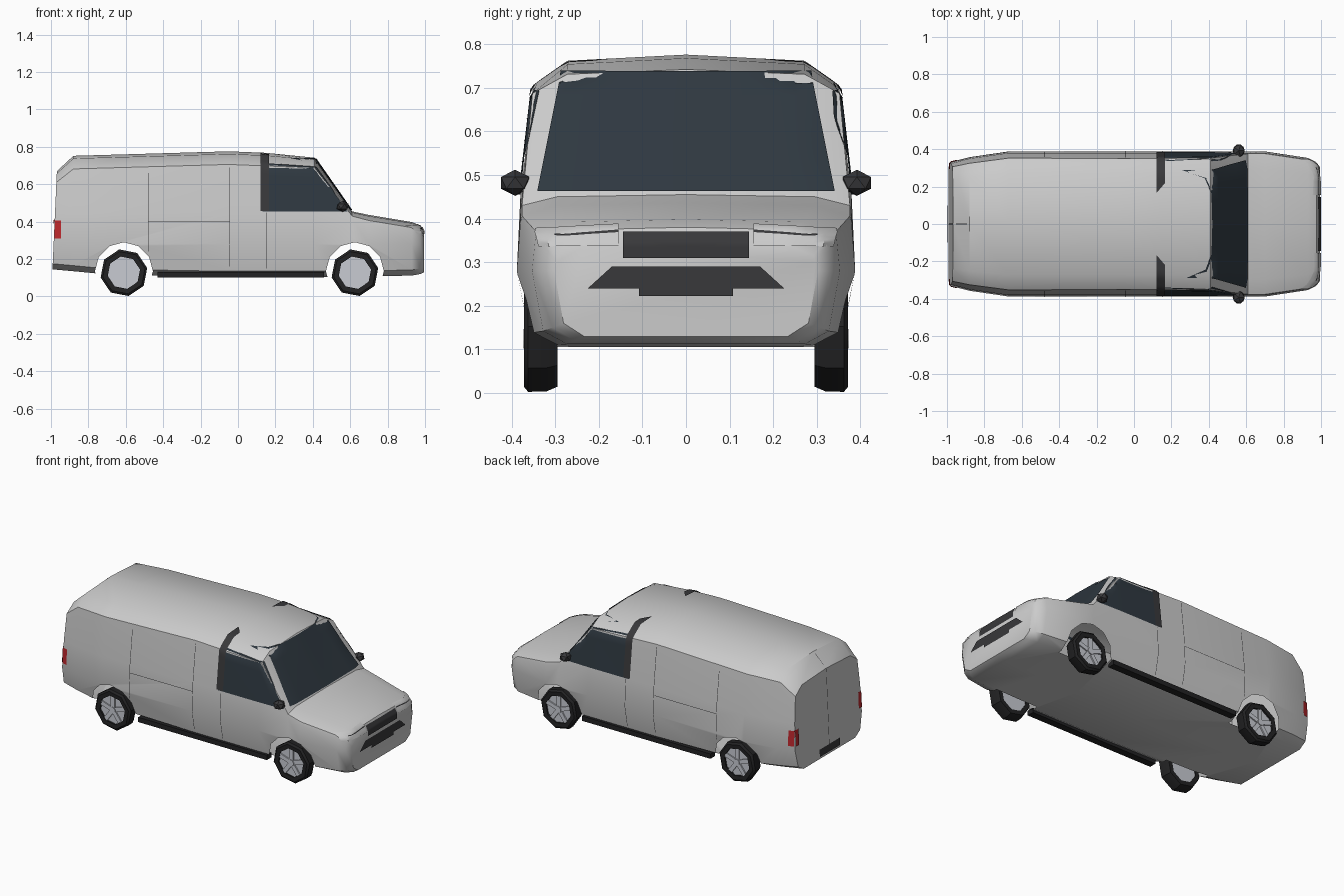
import bpy, bmesh, math
from mathutils import Vector
from mathutils.bvhtree import BVHTree

if "Cube" in bpy.data.objects:
    bpy.data.objects.remove(bpy.data.objects["Cube"])


def material(name, r, g, b):
    m = bpy.data.materials.new(name)
    m.diffuse_color = (r, g, b, 1)
    m.use_nodes = True
    m.node_tree.nodes["Principled BSDF"].inputs["Base Color"].default_value = m.diffuse_color
    return m


GLASS = material("dark_glass", 0.028, 0.040, 0.052)
BLACK = material("black_rubber", 0.016, 0.016, 0.017)
TRIM = material("dark_trim", 0.04, 0.04, 0.043)
RED = material("red_lens", 0.5, 0.02, 0.025)
RIM = material("rim_metal", 0.58, 0.6, 0.65)


def finish(name, bm, mat=None, angle=None):
    me = bpy.data.meshes.new(name)
    bm.to_mesh(me)
    bm.free()
    ob = bpy.data.objects.new(name, me)
    bpy.context.collection.objects.link(ob)
    if mat:
        me.materials.append(mat)
    if angle:
        smooth(ob, angle)
    return ob


def smooth(ob, angle):
    bpy.ops.object.select_all(action='DESELECT')
    ob.select_set(True)
    bpy.context.view_layer.objects.active = ob
    bpy.ops.object.shade_smooth_by_angle(angle=math.radians(angle))


# body shell: loft of mirrored cross-sections (x, width scale, bottom, top, shoulder drop, lean)
STATIONS = [
    (-0.985, 0.85, 0.145, 0.67, 0.06, 0.045), (-0.88, 0.92, 0.135, 0.752, 0.07, 0),
    (-0.67, 1.0, 0.115, 0.758, 0.07, 0), (-0.05, 1.0, 0.105, 0.776, 0.07, 0),
    (0.15, 1.0, 0.105, 0.768, 0.07, 0), (0.41, 1.0, 0.105, 0.742, 0.055, 0),
    (0.61, 1.0, 0.105, 0.455, 0.025, 0), (0.70, 1.0, 0.107, 0.436, 0.03, 0),
    (0.93, 0.91, 0.112, 0.398, 0.03, 0), (0.975, 0.85, 0.12, 0.38, 0.03, 0),
    (0.995, 0.78, 0.13, 0.345, 0.03, 0)]


def section(x, w, zb, zt, drop, lean):
    zs = zt - drop
    sh = 0.376 - 0.1 * max(0, zs - 0.45)
    half = [(0.30, zb), (0.36, zb + 0.03), (0.388, 0.28), (0.380, min(0.45, zs - 0.015)),
            (sh, zs), (sh - 0.08, zt - drop * 0.2), (0, zt)]
    ring = half + [(-y, z) for y, z in reversed(half[:-1])] + [(0, zb)]
    return [Vector((x + lean * (z - 0.3), y * w, z)) for y, z in ring]


bm = bmesh.new()
rings = [[bm.verts.new(p) for p in section(*s)] for s in STATIONS]
n = len(rings[0])
for a, b in zip(rings, rings[1:]):
    for i in range(n):
        j = (i + 1) % n
        bm.faces.new((a[i], a[j], b[j], b[i]))
for r in (rings[0], rings[-1]):
    bm.faces.new(r)
bmesh.ops.recalc_face_normals(bm, faces=bm.faces)
surface = BVHTree.FromBMesh(bm)
body = finish("body", bm)

# wheel arch openings
WHEELS = [(x, s) for x in (-0.61, 0.625) for s in (-1, 1)]
ARCH_R, ARCH_Z, INNER = 0.155, 0.135, 0.27


def cylinder(bm, x, y, z, r, depth, sides, r2=None):
    """Cylinder with its axis along y; r is at +y, r2 at -y."""
    out = bmesh.ops.create_cone(bm, cap_ends=True, segments=sides, radius1=r,
                                radius2=r if r2 is None else r2, depth=depth)
    for v in out["verts"]:
        v.co = Vector((v.co.x + x, y - v.co.z, v.co.y + z))


bm = bmesh.new()
for x, s in WHEELS:
    cylinder(bm, x, s * (INNER + 0.15), ARCH_Z, ARCH_R, 0.3, 12)
bmesh.ops.recalc_face_normals(bm, faces=bm.faces)
cutter = finish("arch_cutter", bm)
mod = body.modifiers.new("arches", 'BOOLEAN')
mod.operation, mod.solver, mod.object = 'DIFFERENCE', 'EXACT', cutter
bpy.context.view_layer.update()
shell = bpy.data.meshes.new_from_object(body.evaluated_get(bpy.context.evaluated_depsgraph_get()))
body.modifiers.clear()
body.data = shell
bpy.data.objects.remove(cutter)

# the arches open into a hollow shell
bm = bmesh.new()
bm.from_mesh(shell)


def in_well(f):
    if all(abs(abs(v.co.y) - INNER) < 1e-3 for v in f.verts):
        return True
    return any(all(0.955 < math.hypot(v.co.x - x, v.co.z - ARCH_Z) / ARCH_R < 1.005
                   for v in f.verts) for x in (-0.61, 0.625))


bmesh.ops.delete(bm, geom=[f for f in bm.faces if in_well(f)], context='FACES')
bm.to_mesh(shell)
bm.free()
smooth(body, 35)


# panels: bilinear patches projected on to the body
def front(u, v):
    return (2, u, v), (-1, 0, 0)


def rear(u, v):
    return (-2, u, v), (1, 0, 0)


def side(s):
    return lambda u, v: ((u, 2 * s, v), (0, -s, 0))


def around(s):
    return lambda u, v: ((u, 0, 0.45), (0, s * math.cos(v), math.sin(v)))


def panel(name, corners, ray, mat=None, nu=10, nv=10, lift=0.005):
    a, b, c, d = [Vector(p) for p in corners]
    bm = bmesh.new()
    grid = []
    for j in range(nv + 1):
        row = []
        for i in range(nu + 1):
            p = a.lerp(b, i / nu).lerp(d.lerp(c, i / nu), j / nv)
            o, d_ = ray(p.x, p.y)
            hit, nor = surface.ray_cast(Vector(o), Vector(d_))[:2]
            if hit is None:
                hit, nor = surface.find_nearest(Vector(o))[:2]
            row.append(bm.verts.new(hit + nor * lift))
        grid.append(row)
    for r, q in zip(grid, grid[1:]):
        for i in range(nu):
            f = bm.faces.new((r[i], r[i + 1], q[i + 1], q[i]))
            f.normal_update()
            if f.normal.dot(f.calc_center_median() - Vector((0, 0, 0.4))) < 0:
                f.normal_flip()
    return finish(name, bm, mat, 35)


def rect(u0, u1, v0, v1):
    return [(u0, v0), (u1, v0), (u1, v1), (u0, v1)]


# windscreen, grilles and plates
panel("windscreen", [(-0.34, 0.46), (0.34, 0.46), (0.285, 0.735), (-0.285, 0.735)], front, GLASS, 14, 10)
panel("upper_grille", rect(-0.145, 0.145, 0.31, 0.368), front, TRIM)
panel("lower_grille", [(-0.225, 0.24), (0.225, 0.24), (0.17, 0.29), (-0.17, 0.29)], front, TRIM)
panel("front_plate", rect(-0.108, 0.108, 0.222, 0.242), front, TRIM)
panel("rear_plate", rect(-0.1, 0.1, 0.16, 0.205), rear, TRIM)
panel("rear_door_seam", rect(-0.0015, 0.0015, 0.2, 0.742), rear, TRIM, 1, 14, 0.002)

for s, tag in ((-1, "right"), (1, "left")):
    # side glass, pillar band and lamps
    panel(tag + "_side_window", [(0.13, 0.455), (0.585, 0.455), (0.415, 0.69), (0.13, 0.71)],
          side(s), GLASS, 14, 8)
    panel(tag + "_pillar_band", [(0.12, 0.02), (0.165, 0.02), (0.165, 0.95), (0.12, 1.08)],
          around(s), TRIM, 2, 18, 0.006)
    panel(tag + "_headlamp", [(s * 0.155, 0.338), (s * 0.335, 0.335), (s * 0.345, 0.375), (s * 0.155, 0.385)],
          front, None, 8, 6, 0.004)
    panel(tag + "_headlamp_edge", [(s * 0.155, 0.366), (s * 0.30, 0.357), (s * 0.30, 0.361), (s * 0.155, 0.372)],
          front, TRIM, 8, 1, 0.006)
    panel(tag + "_tail_lamp", rect(s * 0.295, s * 0.325, 0.31, 0.41), rear, RED, 4, 4)
    panel(tag + "_tail_lamp_side", rect(-0.98, -0.945, 0.31, 0.405), side(s), RED, 4, 4)
    # door seams
    for k, x, z0, z1 in ((1, -0.48, 0.24, 0.66), (2, -0.045, 0.16, 0.69), (3, 0.15, 0.15, 0.45)):
        panel(f"{tag}_door_seam_{k}", rect(x - 0.0015, x + 0.0015, z0, z1), side(s), TRIM, 1, 12, 0.002)
    panel(tag + "_door_rail", rect(-0.48, -0.045, 0.399, 0.402), side(s), TRIM, 10, 1, 0.002)
    # sill strip
    bm = bmesh.new()
    bmesh.ops.create_cube(bm, size=1)
    for v in bm.verts:
        v.co = Vector((0.015 + v.co.x * 0.89, s * 0.35 + v.co.y * 0.045, 0.117 + v.co.z * 0.03))
    finish(tag + "_sill", bm, BLACK)
    # door mirror
    bm = bmesh.new()
    bmesh.ops.create_icosphere(bm, subdivisions=1, radius=1)
    for v in bm.verts:
        v.co = Vector((0.56 + v.co.x * 0.036, s * 0.392 + v.co.y * 0.038, 0.482 + v.co.z * 0.03))
    finish(tag + "_mirror", bm, TRIM)

# wheels: eight-sided tyre with a dished rim, spokes and cap
for x, s in WHEELS:
    tag = ("front_" if x > 0 else "rear_") + ("left" if s > 0 else "right")
    bm = bmesh.new()
    prof = [(0.088, 0.295), (0.115, 0.295), (0.126, 0.32), (0.127, 0.362), (0.115, 0.372), (0.088, 0.37)]
    loops = []
    for k in range(8):
        t = math.tau * k / 8 + 0.2
        loops.append([bm.verts.new((x + r * math.cos(t), s * y, 0.127 + r * math.sin(t))) for r, y in prof])
    for k in range(8):
        a, b = loops[k], loops[(k + 1) % 8]
        for i in range(6):
            bm.faces.new((a[i], a[(i + 1) % 6], b[(i + 1) % 6], b[i]))
    bmesh.ops.recalc_face_normals(bm, faces=bm.faces)
    finish(tag + "_tyre", bm, BLACK, 30)
    bm = bmesh.new()
    cylinder(bm, x, s * 0.33, 0.127, 0.09, 0.06, 16)
    cylinder(bm, x, s * 0.364, 0.127, 0.02, 0.018, 10)
    for k in range(5):
        t = math.tau * k / 5 + math.pi / 2
        out = bmesh.ops.create_cube(bm, size=1)
        for v in out["verts"]:
            u, w = 0.048 + v.co.x * 0.076, v.co.z * 0.026
            v.co = Vector((x + u * math.cos(t) - w * math.sin(t), s * 0.362 + v.co.y * 0.012,
                           0.127 + u * math.sin(t) + w * math.cos(t)))
    bmesh.ops.recalc_face_normals(bm, faces=bm.faces)
    finish(tag + "_rim", bm, RIM, 30)
